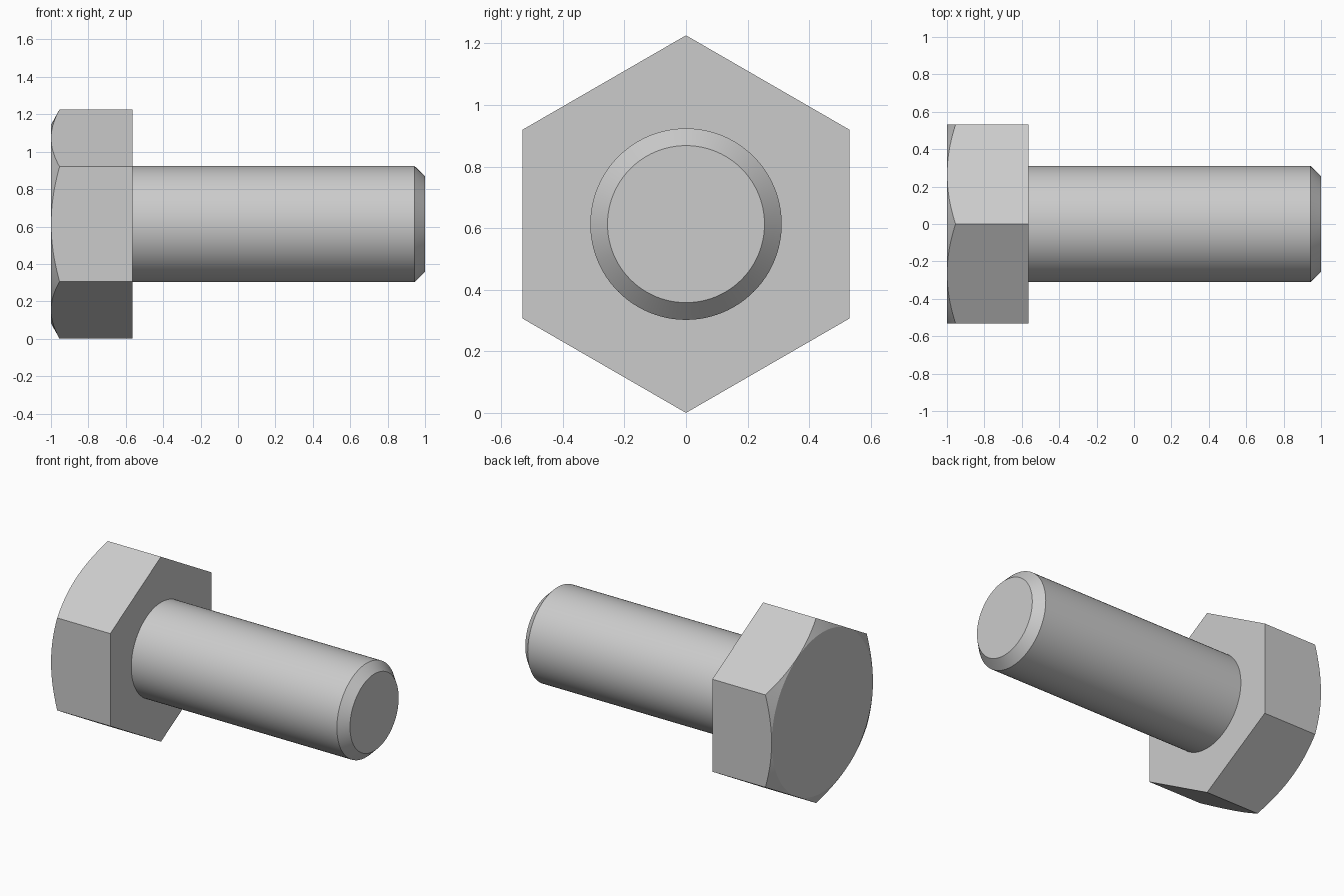
import bpy
import bmesh
from math import cos, sin, tau, pi, radians

cube = bpy.data.objects.get("Cube")
if cube:
    bpy.data.objects.remove(cube, do_unlink=True)

APOTHEM = 0.531                     # half the width across the flats
CORNER = APOTHEM / cos(pi / 6)      # half the width across the corners
CAP_RADIUS = 0.53
HEAD_X = -0.565
STEPS = 16                          # segments along each hexagon side
COUNT = STEPS * 6

steel = bpy.data.materials.new("grey steel")
steel.use_nodes = True
steel.diffuse_color = (0.6, 0.6, 0.6, 1)
steel.node_tree.nodes["Principled BSDF"].inputs["Base Color"].default_value = (0.6, 0.6, 0.6, 1)


def point(bm, x, radius, angle):
    """Vertex around the bolt's long axis, angle measured from straight up."""
    return bm.verts.new((x, radius * sin(angle), CORNER + radius * cos(angle)))


def finish(bm, name):
    bmesh.ops.recalc_face_normals(bm, faces=bm.faces)
    mesh = bpy.data.meshes.new(name)
    bm.to_mesh(mesh)
    bm.free()
    mesh.materials.append(steel)
    obj = bpy.data.objects.new(name, mesh)
    bpy.context.collection.objects.link(obj)
    bpy.ops.object.select_all(action="DESELECT")
    obj.select_set(True)
    bpy.context.view_layer.objects.active = obj
    bpy.ops.object.shade_smooth_by_angle(angle=radians(15))
    return obj


# Hexagonal head: flat sides cut by a shallow cone, giving curved upper edges
bm = bmesh.new()
cap, rim = [], []
for i in range(COUNT):
    angle = tau * i / COUNT
    radius = APOTHEM / cos(angle % (pi / 3) - pi / 6)
    cap.append(point(bm, -1, CAP_RADIUS, angle))
    rim.append(point(bm, -1 + (radius - CAP_RADIUS) * 0.55, radius, angle))
base = [point(bm, HEAD_X, CORNER, tau * i / 6) for i in range(6)]
bm.faces.new(cap)
bm.faces.new(base)
for i in range(COUNT):
    j = (i + 1) % COUNT
    bm.faces.new((cap[i], cap[j], rim[j], rim[i]))
for side in range(6):
    edge = [rim[(side * STEPS + k) % COUNT] for k in range(STEPS + 1)]
    bm.faces.new(edge + [base[(side + 1) % 6], base[side]])
finish(bm, "hex_head")

# Round shank with a chamfered tip
bm = bmesh.new()
profile = [(HEAD_X, 0.311), (0.943, 0.311), (1, 0.255)]
rings = [[point(bm, x, r, tau * i / COUNT) for i in range(COUNT)] for x, r in profile]
for near, far in zip(rings, rings[1:]):
    for i in range(COUNT):
        j = (i + 1) % COUNT
        bm.faces.new((near[i], near[j], far[j], far[i]))
bm.faces.new(rings[0])
bm.faces.new(rings[-1])
finish(bm, "shank")
